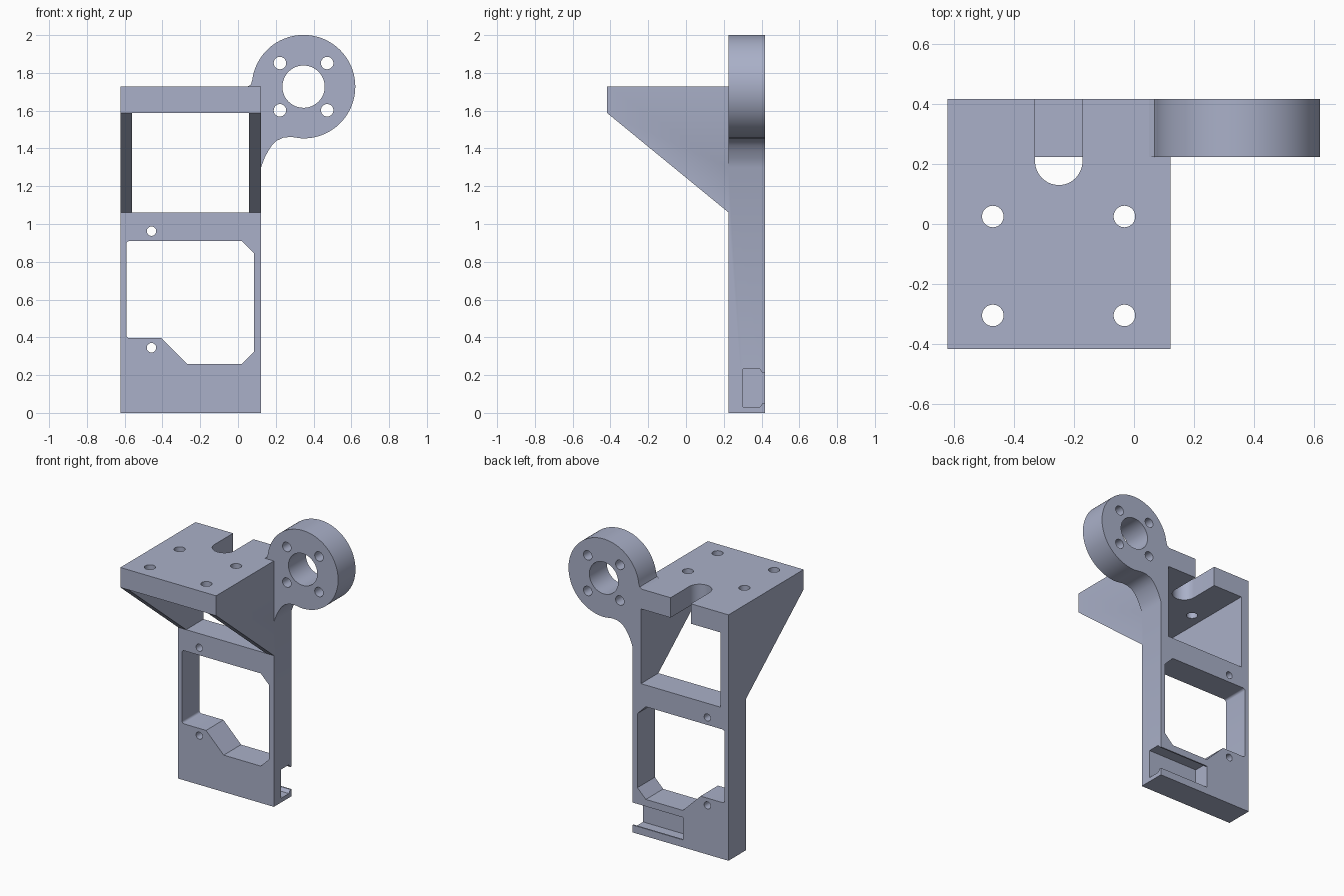
import bpy, bmesh, math

if "Cube" in bpy.data.objects:
    bpy.data.objects.remove(bpy.data.objects["Cube"])

paint = bpy.data.materials.new("blue grey")
paint.diffuse_color = (0.40, 0.435, 0.58, 1)
paint.use_nodes = True
paint.node_tree.nodes["Principled BSDF"].inputs["Base Color"].default_value = paint.diffuse_color


def prism(name, pts, axis, lo, hi):
    """Extrude a 2D outline along an axis. Outline axes: x->(y,z), y->(x,z), z->(x,y)."""
    place = {"x": lambda a, b, t: (t, a, b),
             "y": lambda a, b, t: (a, t, b),
             "z": lambda a, b, t: (a, b, t)}[axis]
    bm = bmesh.new()
    base = bm.faces.new([bm.verts.new(place(a, b, lo)) for a, b in pts])
    ext = bmesh.ops.extrude_face_region(bm, geom=[base])
    for v in ext["geom"]:
        if isinstance(v, bmesh.types.BMVert):
            v.co["xyz".index(axis)] = hi
    bmesh.ops.recalc_face_normals(bm, faces=bm.faces)
    mesh = bpy.data.meshes.new(name)
    bm.to_mesh(mesh)
    bm.free()
    mesh.materials.append(paint)
    ob = bpy.data.objects.new(name, mesh)
    bpy.context.collection.objects.link(ob)
    return ob


def arc(cx, cy, r, a0, a1, n):
    return [(cx + r * math.cos(math.radians(a0 + (a1 - a0) * i / n)),
             cy + r * math.sin(math.radians(a0 + (a1 - a0) * i / n))) for i in range(n + 1)]


def circle(cx, cy, r, n=32):
    return arc(cx, cy, r, 0, 360, n)[:-1]


def rect(a0, a1, b0, b1):
    return [(a0, b0), (a1, b0), (a1, b1), (a0, b1)]


def combine(target, tool, operation):
    bpy.context.view_layer.objects.active = target
    mod = target.modifiers.new(operation.lower(), "BOOLEAN")
    mod.operation, mod.solver, mod.object = operation, "EXACT", tool
    bpy.ops.object.modifier_apply(modifier=mod.name)
    bpy.data.objects.remove(tool)


BACK, FACE, FRONT = 0.417, 0.224, -0.417
LEFT, RIGHT = -0.622, 0.122

# Upright, shelf and sloping gussets share one side outline
bracket = prism("bracket", [(FACE, 0), (BACK, 0), (BACK, 1.727), (FRONT, 1.727),
                            (FRONT, 1.587), (FACE, 1.062)], "x", LEFT, RIGHT)

# Round mounting ear with a blended neck
ear = [(0.09, 1.25), (0.122, 1.30), (0.14, 1.348), (0.16, 1.387), (0.18, 1.417),
       (0.205, 1.441), (0.24, 1.457), (0.28, 1.461)]
ear += arc(0.347, 1.727, 0.274, -92, 173, 72)
ear += [(0.068, 1.738), (0.05, 1.727), (0.05, 1.70), (0.09, 1.65)]
combine(bracket, prism("ear", ear, "y", FACE, BACK), "UNION")

# Upper window between the gussets
cutters = [prism("upper_window", rect(-0.56, 0.058, 1.062, 1.587), "y", -1, 1)]

# Lower window with chamfered right corners and a stepped lower edge
window = arc(-0.575, 0.412, 0.016, 180, 270, 5)
window += [(-0.405, 0.396), (-0.268, 0.259), (0.02, 0.259), (0.085, 0.324),
           (0.085, 0.845), (0.02, 0.91)]
window += arc(-0.575, 0.894, 0.016, 90, 180, 5)
cutters.append(prism("lower_window", window, "y", -1, 1))

# Screw holes in the upright
for z in (0.345, 0.962):
    cutters.append(prism("screw_hole", circle(-0.458, z, 0.025), "y", -1, 1))

# Ear bore and its four bolt holes
cutters.append(prism("ear_bore", circle(0.347, 1.727, 0.112, 48), "y", -1, 1))
for sx in (-1, 1):
    for sz in (-1, 1):
        cutters.append(prism("ear_bolt_hole", circle(0.347 + sx * 0.125, 1.727 + sz * 0.125, 0.033),
                             "y", -1, 1))

# Shelf holes and rounded cable slot
for x in (-0.471, -0.032):
    for y in (0.025, -0.305):
        cutters.append(prism("shelf_hole", circle(x, y, 0.036), "z", 1.5, 1.9))
slot = [(-0.172, 0.6), (-0.33, 0.6)] + arc(-0.251, 0.209, 0.079, 180, 360, 24)
cutters.append(prism("cable_slot", slot, "z", 1.5, 1.9))

# Lipped pocket in the foot, open to the right and the back
pocket = [(0.302, 0.03), (0.39, 0.03), (0.407, 0.052), (0.5, 0.052),
          (0.5, 0.21), (0.407, 0.21), (0.39, 0.232), (0.302, 0.232)]
cutters.append(prism("foot_pocket", pocket, "x", -0.27, 0.3))

for cutter in cutters:
    combine(bracket, cutter, "DIFFERENCE")

# Smooth the round walls, keep the edges crisp
bpy.ops.object.select_all(action="DESELECT")
bracket.select_set(True)
bpy.context.view_layer.objects.active = bracket
bpy.ops.object.shade_smooth_by_angle(angle=math.radians(25))
